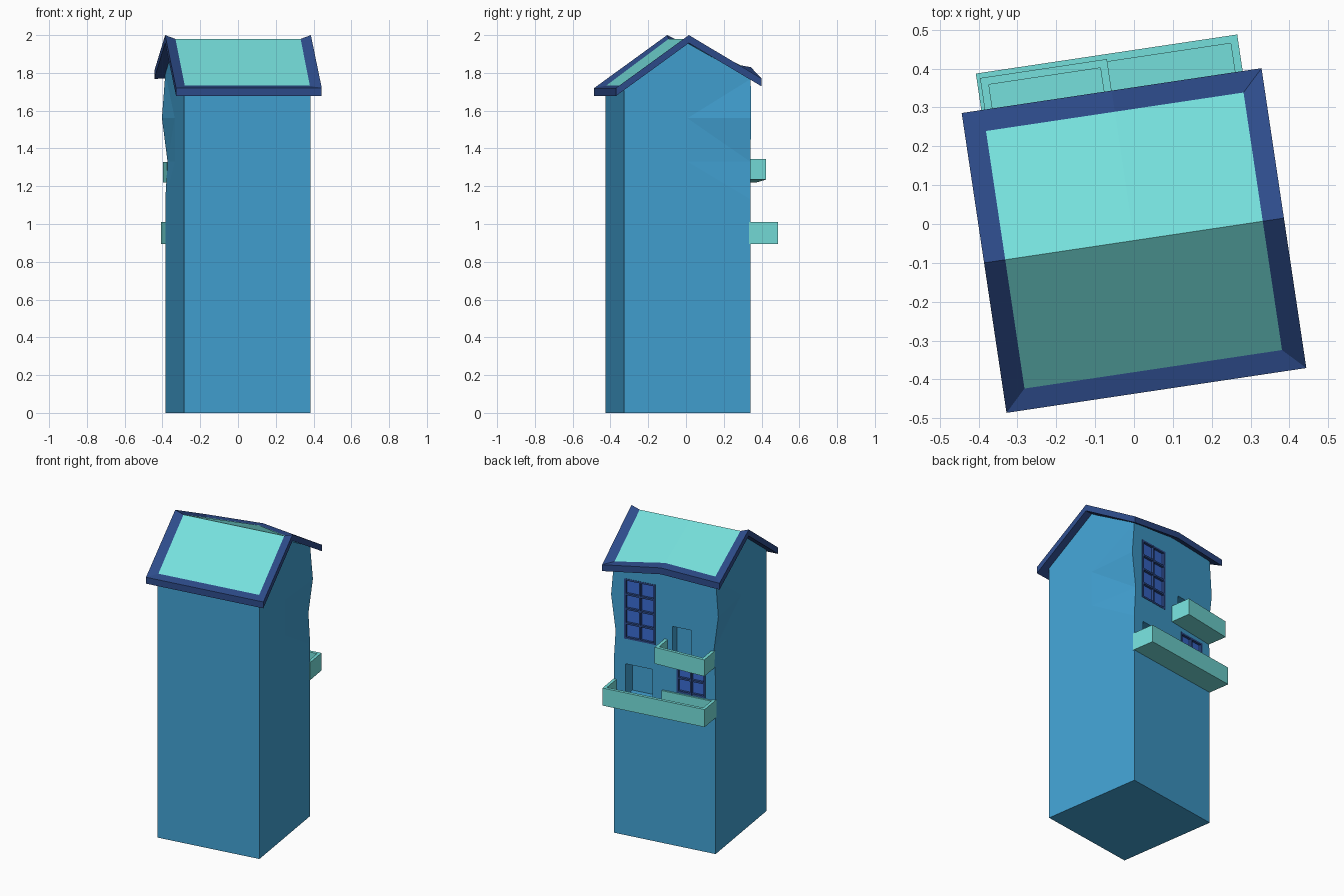
import bpy, bmesh, math
from mathutils import Matrix, Vector

if "Cube" in bpy.data.objects:
    bpy.data.objects.remove(bpy.data.objects["Cube"])

# The whole tower is turned a little about z
PLACE = Matrix.Translation((0, -0.0425, 0)) @ Matrix.Rotation(math.radians(8.5), 4, 'Z')


def material(name, srgb):
    m = bpy.data.materials.new(name)
    m.diffuse_color = [((c + 0.055) / 1.055) ** 2.4 for c in srgb] + [1]
    m.use_nodes = True
    m.node_tree.nodes["Principled BSDF"].inputs["Base Color"].default_value = m.diffuse_color
    return m


BLUE = material("wall_blue", (0.26, 0.635, 0.83))
TEAL = material("light_teal", (0.46, 0.875, 0.86))
NAVY = material("navy_trim", (0.18, 0.30, 0.55))
GLASS = material("window_blue", (0.23, 0.42, 0.82))


def finish(bm, name, *mats):
    bmesh.ops.recalc_face_normals(bm, faces=bm.faces)
    me = bpy.data.meshes.new(name)
    bm.to_mesh(me)
    bm.free()
    ob = bpy.data.objects.new(name, me)
    bpy.context.collection.objects.link(ob)
    for m in mats:
        me.materials.append(m)
    ob.matrix_world = PLACE
    return ob


def add_box(bm, x0, x1, y0, y1, z0, z1):
    lo, hi = Vector((x0, y0, z0)), Vector((x1, y1, z1))
    mat = Matrix.Translation((lo + hi) / 2) @ Matrix.Diagonal((*(hi - lo), 1))
    return bmesh.ops.create_cube(bm, size=1, matrix=mat)['verts']


# Tower body: stacked rings, with back corners pinched and bulging
H = 0.3385
bm = bmesh.new()
rings = []
tops = (1.717, 1.717, 1.958, 1.768, 1.812, 1.797, 1.958)
for z, b in ((0, 0), (1.13, 0), (1.33, -0.012), (1.56, 0.018), (None, 0)):
    plan = ((-H, -H), (H, -H), (H, 0), (H + b, H), (0, H), (-H - b, H), (-H, 0))
    rings.append([bm.verts.new((x, y, t if z is None else z))
                  for (x, y), t in zip(plan, tops)])
for lo, hi in zip(rings, rings[1:]):
    for i in range(7):
        j = (i + 1) % 7
        bm.faces.new((lo[i], lo[j], hi[j], hi[i]))
bm.faces.new(rings[0])
t = rings[-1]
ridge_mid = None
bm.faces.new((t[0], t[1], t[2], t[6]))
bm.faces.new((t[6], t[2], t[4]))
bm.faces.new((t[2], t[3], t[4]))
bm.faces.new((t[4], t[5], t[6]))
bmesh.ops.triangulate(bm, faces=[f for f in bm.faces if len(f.verts) == 4])
body = finish(bm, "tower_body", BLUE)

# Door and window recesses in the back wall: x0, x1, z0, z1, depth
windows = {"upper_window": (0.062, 0.268, 1.29, 1.685, 2, 4),
           "lower_window": (-0.27, -0.08, 1.01, 1.20, 2, 2)}
cuts = [(0.08, 0.26, 0.915, 1.125, 0.09), (-0.178, -0.052, 1.24, 1.435, 0.06)]
cuts += [(*w[:4], 0.02) for w in windows.values()]
bm = bmesh.new()
for x0, x1, z0, z1, d in cuts:
    add_box(bm, x0, x1, H - d, H + 0.1, z0, z1)
cutter = finish(bm, "opening_cutter", BLUE)
cutter.hide_render = True
mod = body.modifiers.new("openings", 'BOOLEAN')
mod.object = cutter
mod.operation = 'DIFFERENCE'
mod.solver = 'EXACT'
bpy.context.view_layer.objects.active = body
bpy.ops.object.modifier_apply(modifier="openings")
bpy.data.objects.remove(cutter)

# Windows: glass plate and glazing bars
for name, (x0, x1, z0, z1, cols, rows) in windows.items():
    bm = bmesh.new()
    add_box(bm, x0, x1, H - 0.021, H - 0.013, z0, z1)
    finish(bm, name + "_glass", GLASS)
    bm = bmesh.new()
    w = 0.006
    for i in range(cols + 1):
        x = x0 + w + (x1 - x0 - 2 * w) * i / cols
        add_box(bm, x - w, x + w, H - 0.02, H + 0.003, z0, z1)
    for i in range(rows + 1):
        z = z0 + w + (z1 - z0 - 2 * w) * i / rows
        add_box(bm, x0, x1, H - 0.02, H + 0.002, z - w, z + w)
    finish(bm, name + "_bars", NAVY)


# Balconies: open troughs against the back wall
def balcony(name, x0, x1, y1, z0, z1, tilt=0.0, back=None):
    bm = bmesh.new()
    w, y0 = 0.02, H - 0.01
    add_box(bm, x0, x1, y0, y1, z0, z0 + w)
    add_box(bm, x0, x1, y1 - w, y1, z0, z1)
    add_box(bm, x0, x0 + w, y0, y1, z0, z1)
    add_box(bm, x1 - w, x1, y0, y1, z0, z1)
    if back:
        add_box(bm, back[0], back[1], y0, H + 0.012, z0, z1 - 0.005)
    for v in bm.verts:
        v.co.z += tilt * (v.co.x - (x0 + x1) / 2)
    finish(bm, name, TEAL)


balcony("lower_balcony", -0.339, 0.341, 0.485, 0.895, 1.01, back=(-0.339, 0.015))
balcony("upper_balcony", -0.33, 0.0, 0.472, 1.228, 1.336, tilt=0.045)

# Roof: mitred navy frame round two teal slopes, with a bent back eave
PLAN = ((-1, -1), (0, -1), (1, -1), (1, 0), (1, 1), (0, 1), (-1, 1), (-1, 0))


def roof_ring(bm, r, front, ridge, lift, drop=0):
    zs = (front, front, front, ridge, 1.77 + lift, 1.83 + lift, 1.81 + lift, ridge)
    return [bm.verts.new((x * r, y * r, z - drop)) for (x, y), z in zip(PLAN, zs)]


bm = bmesh.new()
outer = roof_ring(bm, 0.39, 1.72, 2.0, 0)
inner = roof_ring(bm, 0.335, 1.732, 1.98, 0.01)
under = roof_ring(bm, 0.39, 1.72, 2.0, 0, 0.042)
for i in range(8):
    j = (i + 1) % 8
    bm.faces.new((outer[i], outer[j], inner[j], inner[i]))
    bm.faces.new((under[i], under[j], outer[j], outer[i]))
for ring, z, index in ((inner, 1.98, 1), (under, 1.958, 0)):
    mid = bm.verts.new((0, 0, z))
    for a in (0, 2, 4, 6):
        # each quarter of the roof: corner, its two neighbours and the middle
        f = bm.faces.new((ring[a - 1], ring[a], ring[a + 1], mid))
        f.material_index = index
finish(bm, "roof", NAVY, TEAL)
